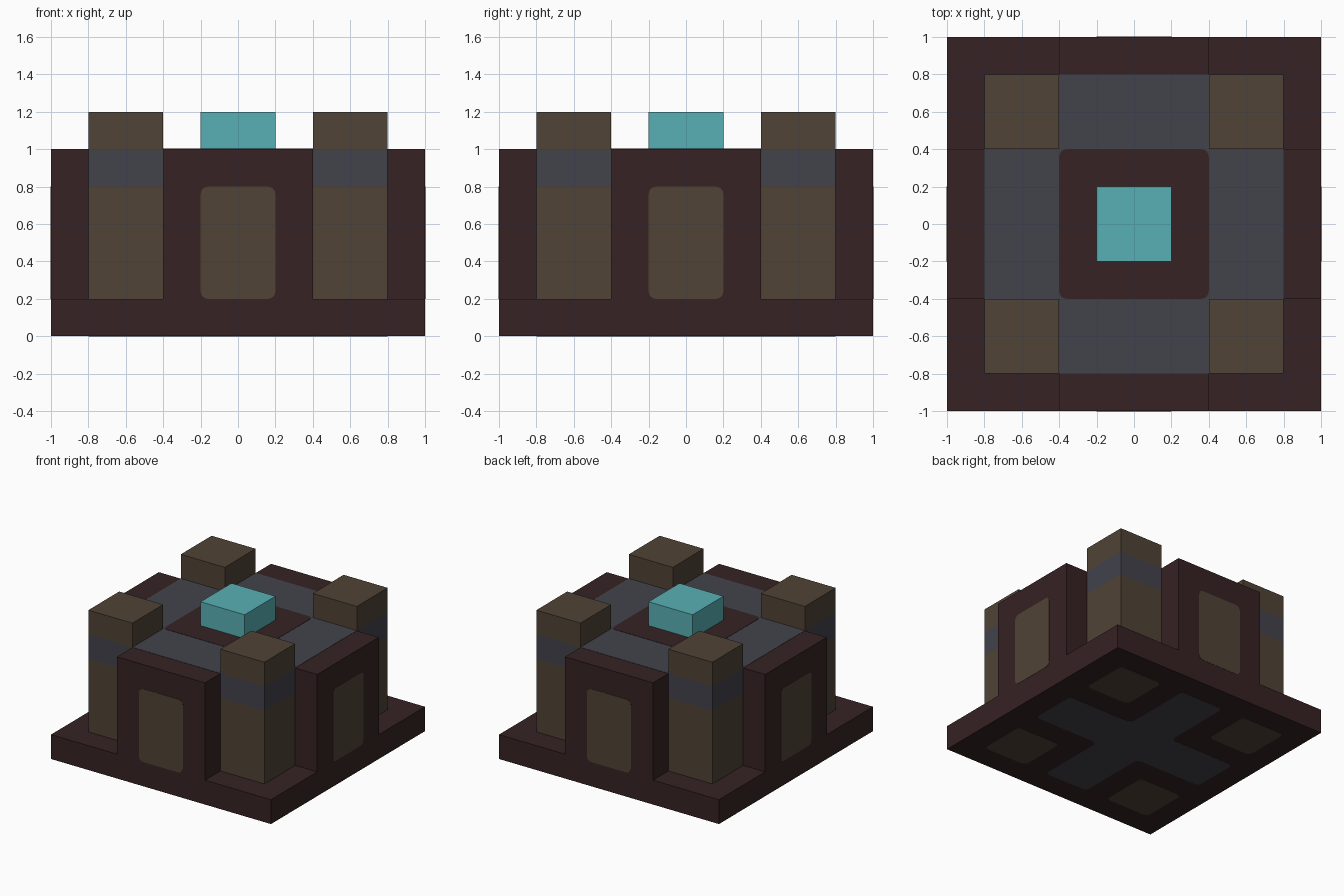
import bpy
import bmesh
from math import radians
from mathutils import Matrix

cube = bpy.data.objects.get("Cube")
if cube:
    bpy.data.objects.remove(cube, do_unlink=True)


def make_material(name, rgb):
    """Flat colour given as 0-255 display values, stored as linear."""
    lin = [(c / 255 / 12.92) if c < 11 else ((c / 255 + 0.055) / 1.055) ** 2.4 for c in rgb]
    mat = bpy.data.materials.new(name)
    mat.use_nodes = True
    mat.diffuse_color = (*lin, 1)
    mat.node_tree.nodes["Principled BSDF"].inputs["Base Color"].default_value = (*lin, 1)
    return mat


MAROON = make_material("dark maroon", (54, 34, 35))
BROWN = make_material("brown", (80, 67, 54))
SLATE = make_material("slate", (66, 66, 75))
TEAL = make_material("teal", (88, 176, 181))

PLATE = 0.002    # how far a painted plate stands proud
ROUND = 0.04     # corner rounding of painted plates


def rect(x0, x1, y0, y1):
    return [(x0, y0), (x1, y0), (x1, y1), (x0, y1)]


def cross(w, r):
    """Plus-shaped outline: arms of half-width w reaching out to r."""
    return [(w, w), (w, r), (-w, r), (-w, w), (-r, w), (-r, -w),
            (-w, -w), (-w, -r), (w, -r), (w, -w), (r, -w), (r, w)]


def prism(name, outline, z0, z1, mats, rounding=0, matrix=None, band=None):
    """Extrude an outline; a band (low, high) takes the second material."""
    bm = bmesh.new()
    bm.faces.new([bm.verts.new((x, y, z0)) for x, y in outline])
    if rounding:
        bmesh.ops.bevel(bm, geom=bm.verts[:], offset=rounding, segments=4,
                        profile=0.5, affect='VERTICES')
    top = bmesh.ops.extrude_face_region(bm, geom=bm.faces[:], use_keep_orig=True)["geom"]
    bmesh.ops.translate(bm, vec=(0, 0, z1 - z0),
                        verts=[v for v in top if isinstance(v, bmesh.types.BMVert)])
    if band:
        for z in band:
            bmesh.ops.bisect_plane(bm, geom=bm.verts[:] + bm.edges[:] + bm.faces[:],
                                   plane_co=(0, 0, z), plane_no=(0, 0, 1))
        for f in bm.faces:
            f.material_index = int(band[0] < f.calc_center_median().z < band[1])
    bmesh.ops.recalc_face_normals(bm, faces=bm.faces[:])
    if matrix:
        bm.transform(matrix)
    mesh = bpy.data.meshes.new(name)
    bm.to_mesh(mesh)
    bm.free()
    for m in mats:
        mesh.materials.append(m)
    obj = bpy.data.objects.new(name, mesh)
    bpy.context.collection.objects.link(obj)
    return obj


# Base slab and the cross-shaped body on it
prism("base_slab", rect(-1, 1, -1, 1), 0, 0.2, [MAROON])
prism("cross_body", cross(0.4, 1), 0.2, 1, [MAROON])

# Roof paint and centre block
prism("roof_ring", cross(0.4, 0.8), 0.996, 1 + PLATE, [SLATE])
prism("roof_centre", rect(-0.4, 0.4, -0.4, 0.4), 0.997, 1 + 2 * PLATE, [MAROON], ROUND)
prism("centre_block", rect(-0.2, 0.2, -0.2, 0.2), 1, 1.2, [TEAL])

# Corner towers with a slate band, and the patch under each
for sx, side in ((1, "left"), (-1, "right")):
    for sy, end in ((-1, "front"), (1, "back")):
        x, y = 0.6 * sx, 0.6 * sy
        square = rect(x - 0.2, x + 0.2, y - 0.2, y + 0.2)
        label = f"{end}_{side}"
        prism(f"tower_{label}", square, 0.2, 1.2, [BROWN, SLATE], band=(0.8, 1))
        prism(f"underside_patch_{label}", square, -PLATE, PLATE, [BROWN], ROUND)

prism("underside_cross", cross(0.2, 0.8), -PLATE, PLATE, [SLATE], ROUND)

# Rounded panel on the end of each arm
for i, side in enumerate(("front", "left", "back", "right")):
    turn = Matrix.Rotation(radians(90 * i), 4, 'Z') @ Matrix.Rotation(radians(90), 4, 'X')
    prism(f"panel_{side}", rect(-0.2, 0.2, 0.2, 0.8), 0.996, 1 + PLATE, [BROWN], ROUND, turn)
